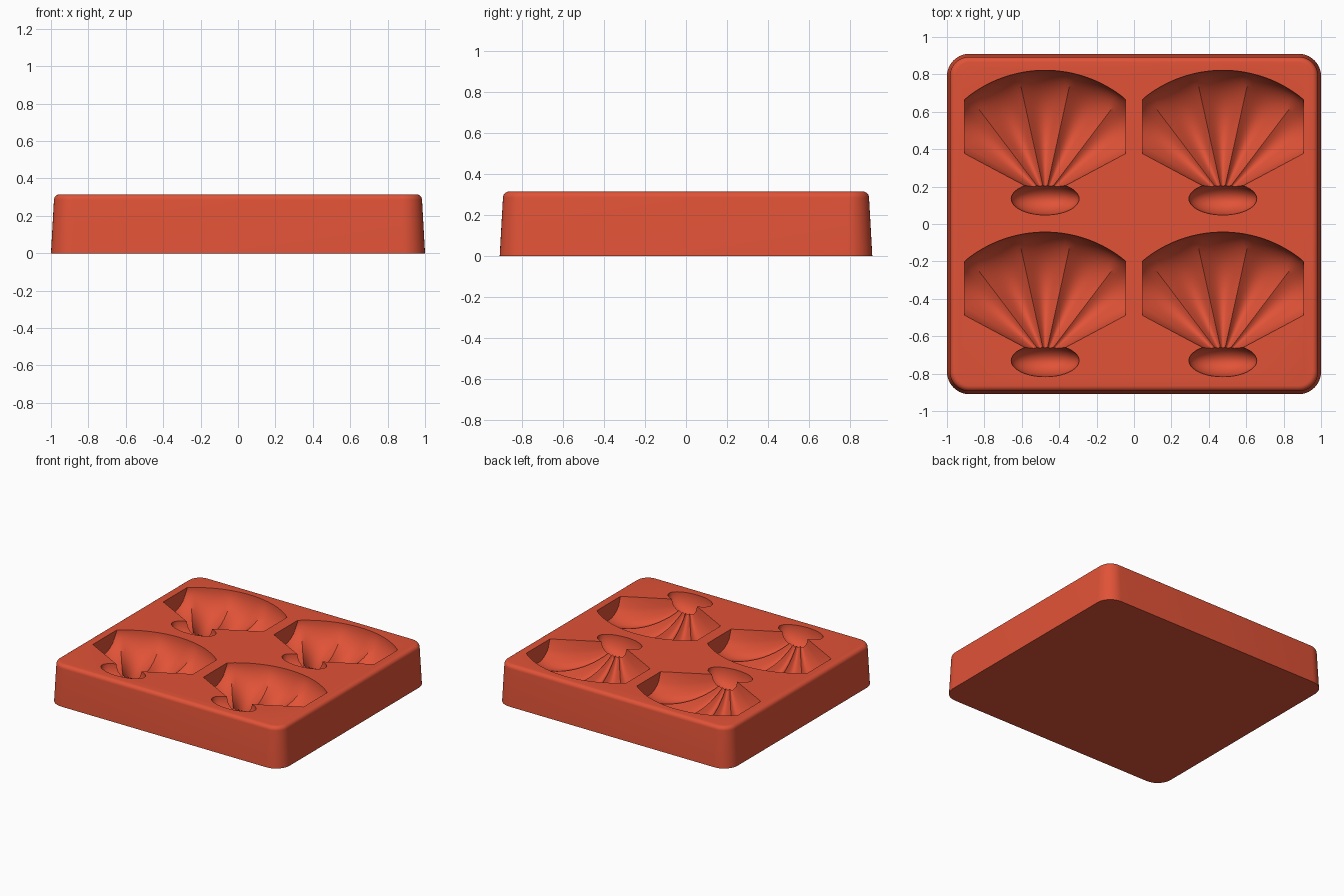
import bpy, bmesh, math
from mathutils import Matrix

H = 0.315            # tray height
APEX_X, ROWS = 0.475, (0.147, -0.718)
FAN_R, CLIP_X, PEAK_R = 0.675, 0.43, 0.38
START, LOBES, STEPS = 28, 5, 10

if "Cube" in bpy.data.objects:
    bpy.data.objects.remove(bpy.data.objects["Cube"])

mat = bpy.data.materials.new("coral_silicone")
mat.use_nodes = True
mat.diffuse_color = (0.75, 0.085, 0.038, 1)
mat.node_tree.nodes["Principled BSDF"].inputs["Base Color"].default_value = mat.diffuse_color


def make_object(name, bm):
    bmesh.ops.recalc_face_normals(bm, faces=bm.faces)
    mesh = bpy.data.meshes.new(name)
    bm.to_mesh(mesh)
    bm.free()
    mesh.materials.append(mat)
    ob = bpy.data.objects.new(name, mesh)
    bpy.context.collection.objects.link(ob)
    return ob


def loft(bm, loops):
    """Join closed loops of vertices in order and cap both ends."""
    for a, b in zip(loops, loops[1:]):
        for i in range(len(a)):
            j = (i + 1) % len(a)
            bm.faces.new((a[i], a[j], b[j], b[i]))
    bm.faces.new(loops[0])
    bm.faces.new(loops[-1])


def rounded_loop(bm, inset, z, radius=0.12, steps=10):
    hx, hy, r = 1 - inset, 0.91 - inset, radius - inset
    loop = []
    for quarter, (sx, sy) in enumerate(((1, 1), (-1, 1), (-1, -1), (1, -1))):
        for k in range(steps + 1):
            a = math.radians(90 * (quarter + k / steps))
            loop.append(bm.verts.new((sx * (hx - r) + r * math.cos(a),
                                      sy * (hy - r) + r * math.sin(a), z)))
    return loop


# Tapered tray with a rounded top edge
bm = bmesh.new()
bevel = 0.03
levels = [(0, 0)]
for k in range(7):
    a = math.radians(15 * k)
    levels.append((0.016 + bevel * (1 - math.cos(a)), H - bevel * (1 - math.sin(a))))
loft(bm, [rounded_loop(bm, inset, z) for inset, z in levels])
tray = make_object("mould_tray", bm)


def cavity_depth(r, u):
    """Depth at radius r and fan position u (0 to 1) of the scalloped shell."""
    if r < PEAK_R:
        along = (1 - (1 - r / PEAK_R) ** 2) ** 0.8
    else:
        along = math.sqrt(max(0, 1 - ((r - PEAK_R) / (FAN_R - PEAK_R)) ** 2))
    arch = max(0, 1 - (2 * u - 1) ** 2) ** 0.4
    scallop = 0.78 + 0.22 * abs(math.sin(math.pi * LOBES * u))
    return 0.255 * along * arch * scallop - 0.002


def shell_cutter(x, y):
    bm = bmesh.new()
    n, rings = LOBES * STEPS, 26
    lower, upper = [], []
    for i in range(n + 1):
        u = i / n
        a = math.radians(START + (180 - 2 * START) * u)
        end = min(FAN_R, CLIP_X / max(abs(math.cos(a)), 0.01))
        low, up = [], []
        for k in range(rings + 1):
            r = 0.03 + (end - 0.03) * math.sin(math.pi / 2 * k / rings)
            px, py = x + r * math.cos(a), y + r * math.sin(a)
            low.append(bm.verts.new((px, py, H - cavity_depth(r, u))))
            up.append(bm.verts.new((px, py, H + 0.05)))
        lower.append(low)
        upper.append(up)
    for grid in (lower, upper):
        for a, b in zip(grid, grid[1:]):
            for k in range(rings):
                bm.faces.new((a[k], a[k + 1], b[k + 1], b[k]))
    # Side walls around the fan outline
    for i in range(n):
        for k in (0, rings):
            bm.faces.new((lower[i][k], lower[i + 1][k], upper[i + 1][k], upper[i][k]))
    for i in (0, n):
        for k in range(rings):
            bm.faces.new((lower[i][k], lower[i][k + 1], upper[i][k + 1], upper[i][k]))
    return make_object("shell_cutter", bm)


def hinge_cutter(x, y):
    bm = bmesh.new()
    place = Matrix.Translation((x, y - 0.012, H)) @ Matrix.Diagonal((0.182, 0.087, 0.14, 1))
    bmesh.ops.create_uvsphere(bm, u_segments=40, v_segments=21, radius=1, matrix=place)
    return make_object("hinge_cutter", bm)


# Carve four shell cavities, each with an oval hinge hollow
bpy.context.view_layer.objects.active = tray
for x in (-APEX_X, APEX_X):
    for y in ROWS:
        for cutter in (shell_cutter(x, y), hinge_cutter(x, y)):
            cutter.hide_render = True
            mod = tray.modifiers.new("carve", "BOOLEAN")
            mod.operation, mod.solver, mod.object = "DIFFERENCE", "EXACT", cutter
            bpy.ops.object.modifier_apply(modifier=mod.name)
            bpy.data.objects.remove(cutter)

bpy.ops.object.select_all(action="DESELECT")
tray.select_set(True)
bpy.ops.object.shade_smooth_by_angle(angle=math.radians(30))
